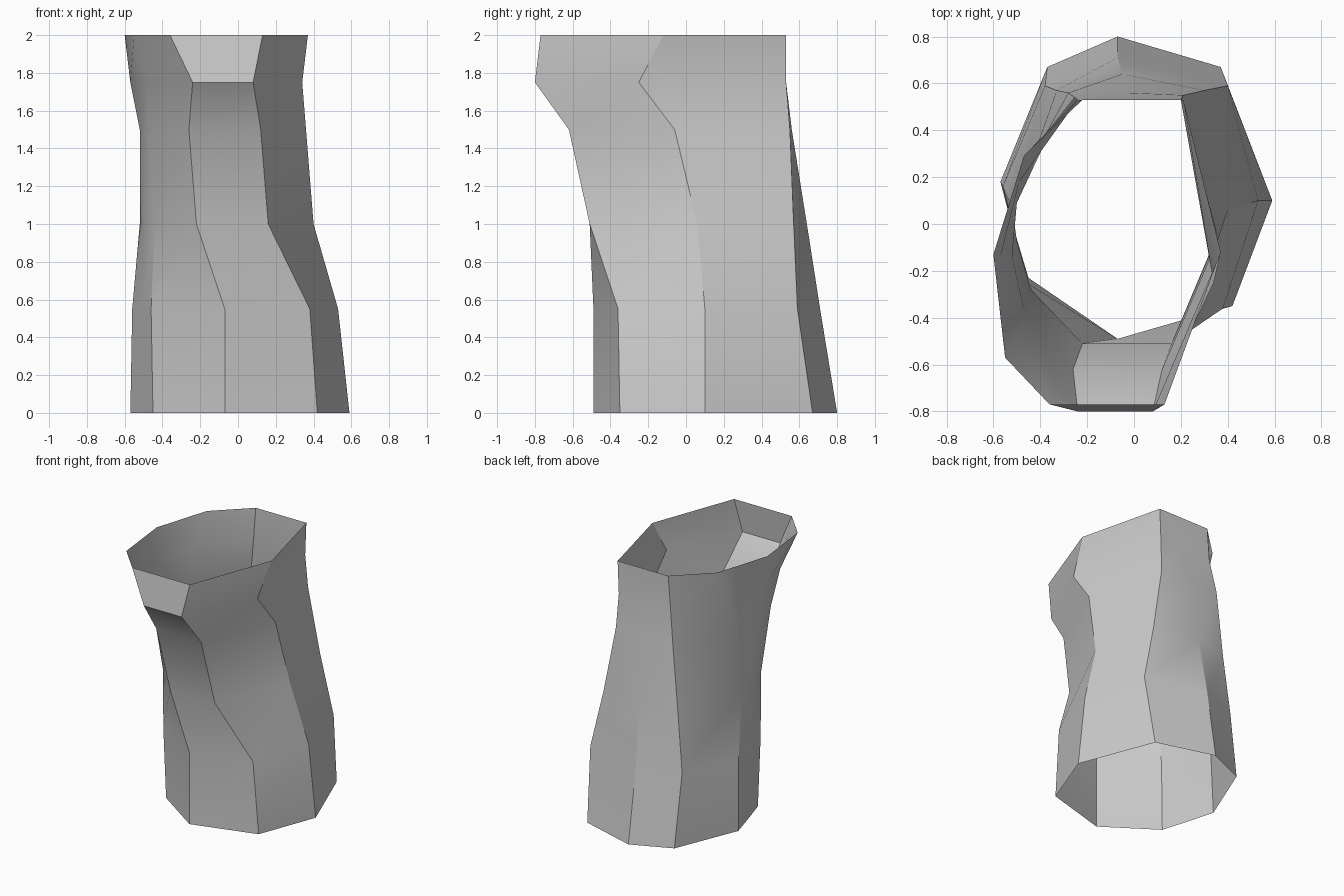
import bpy
import bmesh
import math

# Remove the default object
default_cube = bpy.data.objects.get("Cube")
if default_cube:
    bpy.data.objects.remove(default_cube, do_unlink=True)


def make_material(name, color):
    material = bpy.data.materials.new(name)
    material.use_nodes = True
    material.diffuse_color = color
    shader = material.node_tree.nodes["Principled BSDF"]
    shader.inputs["Base Color"].default_value = color
    return material


# Cross-sections of the sleeve, counter-clockwise from the front panel:
# each row is a height followed by its outline
sections = [
    (0, [(-.07, -.49), (.42, -.35), (.59, .1), (.37, .67), (-.07, .8),
         (-.37, .67), (-.57, .18), (-.51, -.03), (-.45, -.23)]),
    (.55, [(-.07, -.49), (.38, -.36), (.53, .1), (.4, .59), (-.07, .71),
           (-.38, .59), (-.56, .16), (-.51, -.05), (-.46, -.25)]),
    (1, [(-.22, -.51), (.16, -.51), (.4, .06), (.3, .57), (-.05, .64),
         (-.33, .57), (-.52, .07), (-.5, -.07), (-.44, -.28)]),
    (1.5, [(-.26, -.62), (.12, -.62), (.36, -.06), (.21, .55), (-.03, .56),
           (-.28, .56), (-.5, .09), (-.52, -.14), (-.47, -.36)]),
    (1.75, [(-.24, -.8), (.08, -.8), (.34, -.25), (.2, .53), (-.01, .53),
            (-.24, .53), (-.49, .18), (-.57, -.14), (-.48, -.46)]),
    (2, [(-.36, -.77), (.13, -.77), (.37, -.12), (.21, .53), (-.01, .53),
         (-.22, .53), (-.47, .29), (-.6, -.13), (-.55, -.57)]),
]


def loft_open_tube(name, sections, material):
    """Bridge neighbouring outlines with quads, leaving both ends open."""
    bm = bmesh.new()
    loops = [[bm.verts.new((x, y, height)) for x, y in outline]
             for height, outline in sections]
    for lower, upper in zip(loops, loops[1:]):
        for i in range(len(lower)):
            j = (i + 1) % len(lower)
            bm.faces.new((lower[i], lower[j], upper[j], upper[i]))
    mesh = bpy.data.meshes.new(name)
    bm.to_mesh(mesh)
    bm.free()
    mesh.materials.append(material)
    tube = bpy.data.objects.new(name, mesh)
    bpy.context.collection.objects.link(tube)
    return tube


# Open sleeve, smooth along its length with crisp long folds
grey = make_material("plain_grey", (.6, .6, .6, 1))
sleeve = loft_open_tube("sleeve", sections, grey)
bpy.ops.object.select_all(action="DESELECT")
sleeve.select_set(True)
bpy.context.view_layer.objects.active = sleeve
bpy.ops.object.shade_smooth_by_angle(angle=math.radians(30))
